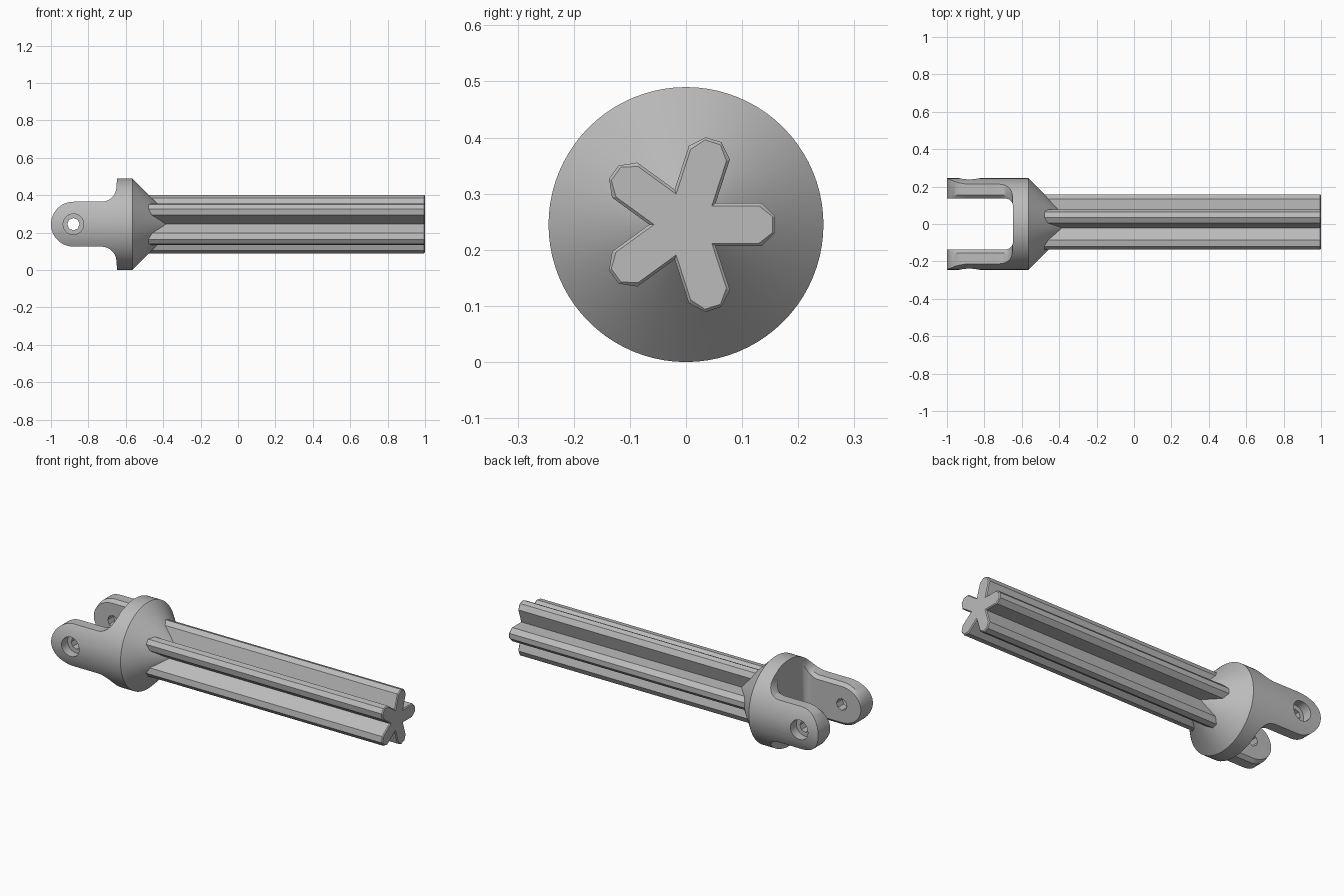
import bpy, bmesh
from math import sin, cos, pi, radians

cube = bpy.data.objects.get("Cube")
if cube:
    bpy.data.objects.remove(cube)

R = 0.245          # flange radius, also the height of the main axis
grey = bpy.data.materials.new("grey")
grey.use_nodes = True
grey.diffuse_color = (0.5, 0.5, 0.5, 1)
grey.node_tree.nodes["Principled BSDF"].inputs["Base Color"].default_value = (0.5, 0.5, 0.5, 1)


def loft(name, rings):
    """Closed solid through rings of equal point count."""
    bm = bmesh.new()
    loops = [[bm.verts.new(p) for p in ring] for ring in rings]
    n = len(loops[0])
    for a, b in zip(loops, loops[1:]):
        for i in range(n):
            j = (i + 1) % n
            bm.faces.new((a[i], a[j], b[j], b[i]))
    bm.faces.new(loops[0][::-1])
    bm.faces.new(loops[-1])
    bmesh.ops.recalc_face_normals(bm, faces=bm.faces)
    mesh = bpy.data.meshes.new(name)
    bm.to_mesh(mesh)
    bm.free()
    mesh.materials.append(grey)
    obj = bpy.data.objects.new(name, mesh)
    bpy.context.collection.objects.link(obj)
    return obj


def activate(obj):
    bpy.ops.object.select_all(action='DESELECT')
    obj.select_set(True)
    bpy.context.view_layer.objects.active = obj


def boolean(obj, cutter, operation):
    cutter.hide_render = True
    mod = obj.modifiers.new(operation, 'BOOLEAN')
    mod.operation, mod.object, mod.solver = operation, cutter, 'EXACT'
    activate(obj)
    bpy.ops.object.modifier_apply(modifier=mod.name)
    bpy.data.objects.remove(cutter)


def arc(cx, cy, rx, ry, start, end, steps):
    angles = [radians(start + (end - start) * i / steps) for i in range(steps + 1)]
    return [(cx + rx * cos(a), cy + ry * sin(a)) for a in angles]


def circle_x(x, r, n=80):
    return [(x, r * cos(2 * pi * i / n), R + r * sin(2 * pi * i / n)) for i in range(n)]


def circle_y(y, r, n):
    return [(-0.88 + r * cos(2 * pi * i / n), y, R + r * sin(2 * pi * i / n)) for i in range(n)]


# Fork outline seen from the side; inset shrinks only the lugs
def fork_outline(y, inset):
    r = 0.12 - inset
    upper = [(-0.3, 0.3), (-0.65, 0.3)]
    upper += arc(-0.73, 0.2, 0.08, 0.08 + inset, 0, -90, 10)
    upper += arc(-0.88, 0, r + inset, r, 90, 180, 12)
    lower = [(x, -z) for x, z in upper[-2::-1]]
    return [(x, y, R + z) for x, z in upper + lower]


# Rounded slot between the lugs
def slot_outline(z):
    half = [(-1.1, 0.137)] + arc(-0.69, 0.094, 0.043, 0.043, 90, 0, 8)
    return [(x, y, z) for x, y in half + [(x, -y) for x, y in half[::-1]]]


# Flange, cone and fork
fork = loft("fork_and_flange", [circle_x(-1.05, R), circle_x(-0.565, R), circle_x(-0.37, 0.05)])
lugs = [(-0.3, 0), (-0.155, 0), (-0.135, 0.02), (0.135, 0.02), (0.155, 0), (0.3, 0)]
boolean(fork, loft("fork_shape", [fork_outline(y, o) for y, o in lugs]), 'INTERSECT')
boolean(fork, loft("slot_cutter", [slot_outline(-0.1), slot_outline(0.6)]), 'DIFFERENCE')

# Pin hole and counterbores
boolean(fork, loft("hole_cutter", [circle_y(y, 0.033, 8) for y in (-0.4, 0.4)]), 'DIFFERENCE')
for side in (-1, 1):
    bore = loft("bore_cutter", [circle_y(side * y, 0.055, 32) for y in (0.19, 0.4)])
    boolean(fork, bore, 'DIFFERENCE')


# Five-armed shaft
def star(x, inset):
    w = 0.0385 - inset
    tip = 0.159 - inset
    arm = [(w / sin(pi / 5) * cos(pi / 5), -w), (tip - 0.024, -w),
           (tip, -0.0145), (tip, 0.0145), (tip - 0.024, w)]
    ring = []
    for k in range(5):
        c, s = cos(k * 2 * pi / 5), sin(k * 2 * pi / 5)
        ring += [(x, c * u - s * v, R + s * u + c * v) for u, v in arm]
    return ring


shaft = loft("splined_shaft", [star(-0.55, 0), star(0.995, 0), star(1, 0.005)])

activate(fork)
bpy.ops.object.shade_smooth_by_angle(angle=radians(30))
